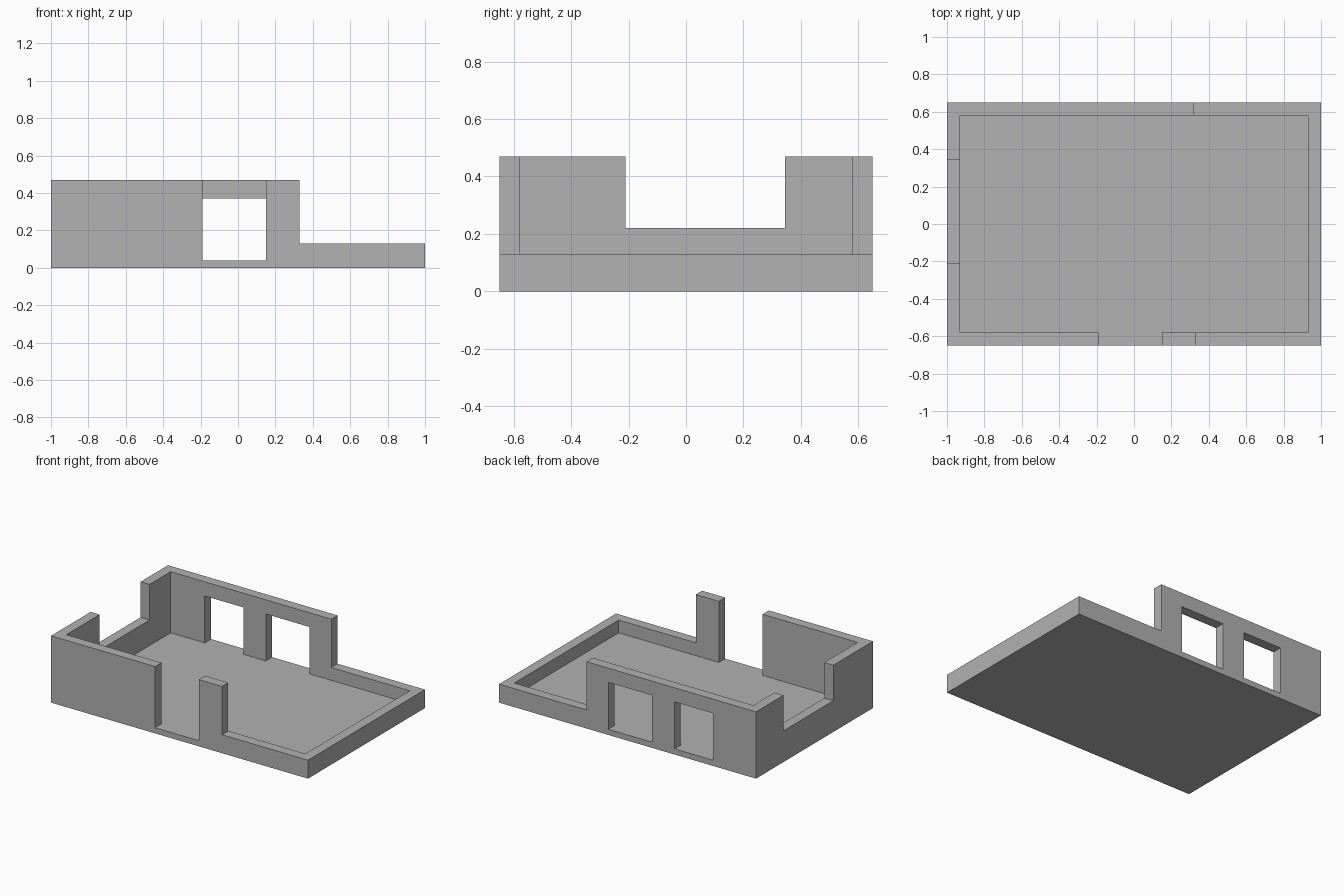
import bpy
import bmesh
from mathutils import Vector

if "Cube" in bpy.data.objects:
    bpy.data.objects.remove(bpy.data.objects["Cube"])

HALF_X, HALF_Y, TOP = 1.0, 0.65, 0.47
WALL, FLOOR, LOW, SILL, LINTEL = 0.07, 0.04, 0.13, 0.22, 0.37
OVER = 0.1  # cutter overshoot

grey = bpy.data.materials.new("plain_grey")
grey.use_nodes = True
grey.diffuse_color = (0.445, 0.445, 0.445, 1)
grey.node_tree.nodes["Principled BSDF"].inputs["Base Color"].default_value = grey.diffuse_color


def box(name, x, y, z):
    """Box spanning the (low, high) ranges on each axis."""
    low, high = (Vector(corner) for corner in zip(x, y, z))
    bm = bmesh.new()
    bmesh.ops.create_cube(bm, size=1)
    bmesh.ops.scale(bm, vec=high - low, verts=bm.verts)
    bmesh.ops.translate(bm, vec=(low + high) / 2, verts=bm.verts)
    mesh = bpy.data.meshes.new(name)
    bm.to_mesh(mesh)
    bm.free()
    obj = bpy.data.objects.new(name, mesh)
    bpy.context.collection.objects.link(obj)
    return obj


# Solid block that becomes the floor and walls
shell = box("floor_and_walls", (-HALF_X, HALF_X), (-HALF_Y, HALF_Y), (0, TOP))
shell.data.materials.append(grey)

in_x, in_y, above = HALF_X - WALL, HALF_Y - WALL, TOP + OVER
front = (-HALF_Y - OVER, -in_y + OVER)
back = (in_y - OVER, HALF_Y + OVER)
right_end = HALF_X + OVER

cuts = {
    "room_cutter": ((-in_x, in_x), (-in_y, in_y), (FLOOR, above)),
    # Lowered wall sections
    "front_low_wall_cutter": ((0.33, right_end), front, (LOW, above)),
    "back_low_wall_cutter": ((0.32, right_end), back, (LOW, above)),
    "left_low_wall_cutter": ((in_x - OVER, right_end), (front[0], back[1]), (LOW, above)),
    "right_gap_cutter": ((-right_end, -in_x + OVER), (-0.21, 0.345), (SILL, above)),
    # Doorways
    "front_door_cutter": ((-0.19, 0.15), front, (FLOOR, above)),
    "back_door_cutter": ((-0.19, 0.15), back, (FLOOR, LINTEL)),
    "back_second_door_cutter": ((-0.665, -0.365), back, (FLOOR, LINTEL)),
}

cutters = []
for name, ranges in cuts.items():
    cutter = box(name, *ranges)
    cutter.hide_render = True
    cutters.append(cutter)
    mod = shell.modifiers.new(name, "BOOLEAN")
    mod.operation, mod.solver, mod.object = "DIFFERENCE", "EXACT", cutter

# Apply the cuts and discard the cutters
graph = bpy.context.evaluated_depsgraph_get()
carved = bpy.data.meshes.new_from_object(shell.evaluated_get(graph))
shell.modifiers.clear()
shell.data = carved
for cutter in cutters:
    bpy.data.objects.remove(cutter)

# Merge leftover coplanar faces and keep one material
bm = bmesh.new()
bm.from_mesh(carved)
bmesh.ops.dissolve_limit(bm, angle_limit=0.01, verts=bm.verts, edges=bm.edges)
for face in bm.faces:
    face.material_index = 0
bm.to_mesh(carved)
bm.free()
carved.materials.clear()
carved.materials.append(grey)
